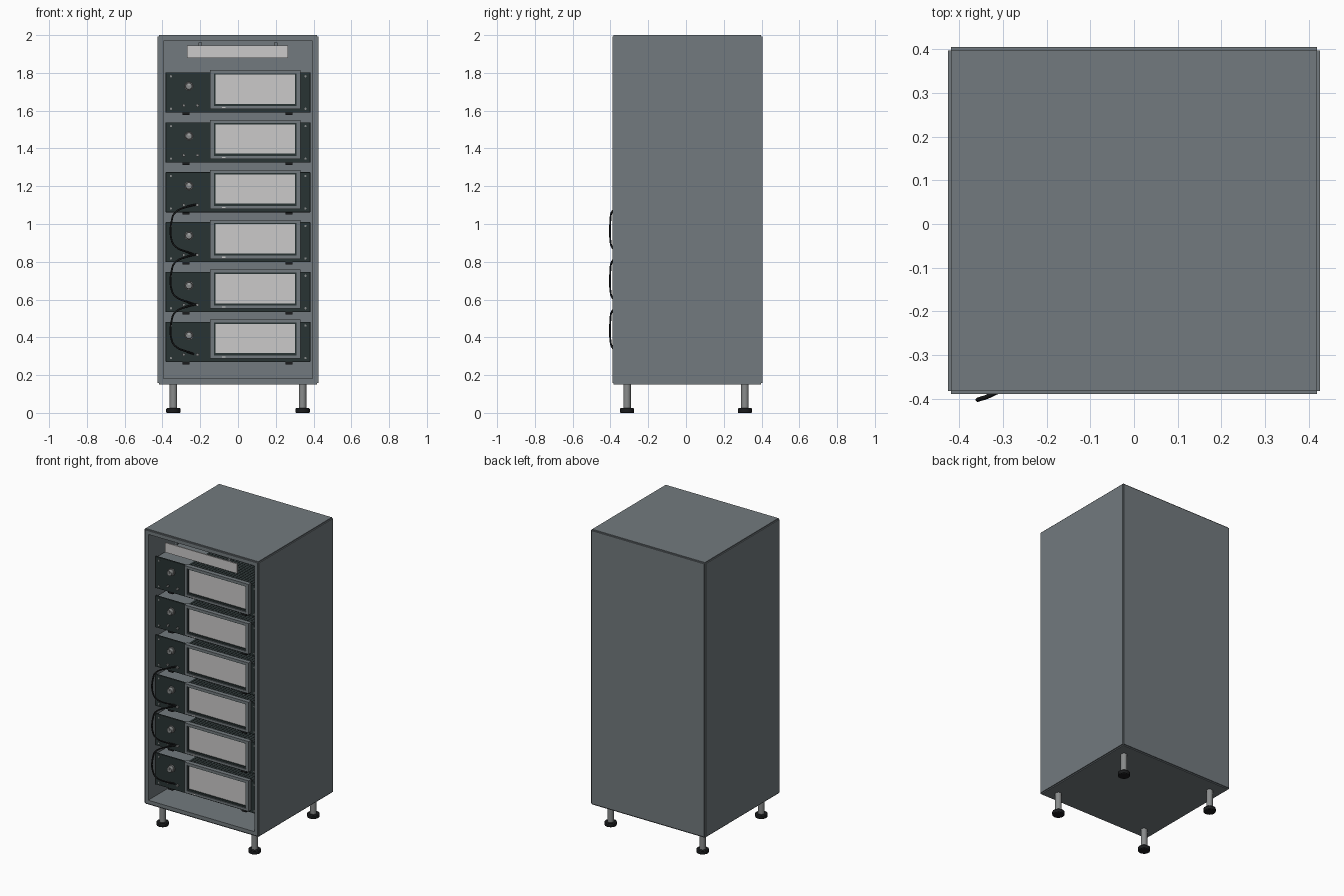
import bpy, bmesh, math
from mathutils import Vector, Matrix

if "Cube" in bpy.data.objects:
    bpy.data.objects.remove(bpy.data.objects["Cube"])


def material(name, rgb):
    m = bpy.data.materials.new(name)
    m.diffuse_color = (*rgb, 1)
    m.use_nodes = True
    m.node_tree.nodes["Principled BSDF"].inputs["Base Color"].default_value = m.diffuse_color
    return m


GREY = material("cabinet grey", (0.17, 0.195, 0.21))
PANEL = material("dark panel", (0.022, 0.033, 0.033))
BLACK = material("black", (0.010, 0.011, 0.012))
SCREEN = material("pale screen", (0.60, 0.59, 0.59))
METAL = material("metal", (0.25, 0.26, 0.26))


def finish(name, bm, mat, bevel=0.0, smooth=False):
    bmesh.ops.recalc_face_normals(bm, faces=bm.faces)
    me = bpy.data.meshes.new(name)
    bm.to_mesh(me)
    bm.free()
    me.materials.append(mat)
    ob = bpy.data.objects.new(name, me)
    bpy.context.collection.objects.link(ob)
    if bevel:
        mod = ob.modifiers.new("bevel", 'BEVEL')
        mod.width = bevel
        mod.segments = 2
    if smooth:
        bpy.ops.object.select_all(action='DESELECT')
        ob.select_set(True)
        bpy.context.view_layer.objects.active = ob
        bpy.ops.object.shade_smooth_by_angle(angle=math.radians(35))
    return ob


def add_box(bm, x0, x1, y0, y1, z0, z1):
    mat = Matrix.Translation(((x0 + x1) / 2, (y0 + y1) / 2, (z0 + z1) / 2))
    mat = mat @ Matrix.Diagonal((x1 - x0, y1 - y0, z1 - z0, 1))
    bmesh.ops.create_cube(bm, size=1, matrix=mat)


def boxes(name, mat, *dims, bevel=0.0):
    bm = bmesh.new()
    for d in dims:
        add_box(bm, *d)
    return finish(name, bm, mat, bevel)


def add_cyl(bm, center, r, depth, r2=None, axis='Z', seg=20):
    mat = Matrix.Translation(center)
    if axis == 'Y':   # narrow end (r2) faces the front
        mat = mat @ Matrix.Rotation(math.radians(90), 4, 'X')
    bmesh.ops.create_cone(bm, cap_ends=True, segments=seg, radius1=r,
                          radius2=r if r2 is None else r2, depth=depth, matrix=mat)


def frame(name, mat, outer, inner, y0, y1):
    """Rectangular ring; outer and inner are (x0, x1, z0, z1)."""
    bm = bmesh.new()
    rings = []
    for (x0, x1, z0, z1), y in ((outer, y1), (outer, y0), (inner, y0), (inner, y1)):
        rings.append([bm.verts.new((x, y, z)) for x, z in
                      ((x0, z0), (x1, z0), (x1, z1), (x0, z1))])
    for k in range(4):
        a, b = rings[k], rings[(k + 1) % 4]
        for i in range(4):
            j = (i + 1) % 4
            bm.faces.new((a[i], a[j], b[j], b[i]))
    return finish(name, bm, mat)


# Cabinet shell: closed box with the front face inset and pushed in
bm = bmesh.new()
add_box(bm, -0.426, 0.426, -0.39, 0.405, 0.15, 2.0)
outer_edges = bm.edges[:]
bmesh.ops.bevel(bm, geom=outer_edges, offset=0.007, segments=2, affect='EDGES')
bm.faces.ensure_lookup_table()
front = max(bm.faces, key=lambda f: (f.normal.y < -0.99) * f.calc_area())
bmesh.ops.inset_region(bm, faces=[front], thickness=0.035)
back = bmesh.ops.extrude_face_region(bm, geom=[front])
verts = [v for v in back["geom"] if isinstance(v, bmesh.types.BMVert)]
bmesh.ops.translate(bm, verts=verts, vec=(0, 0.76, 0))
if front.is_valid:
    bmesh.ops.delete(bm, geom=[front], context='FACES')
finish("cabinet", bm, GREY)

# Header label on two small hangers
boxes("header_label", SCREEN, (-0.27, 0.265, -0.387, -0.379, 1.88, 1.945))
boxes("label_hangers", GREY, *[(x - 0.01, x + 0.01, -0.379, -0.373, 1.90, 1.962)
                               for x in (-0.2, 0.2)])

# Levelling legs
bm_post, bm_foot = bmesh.new(), bmesh.new()
for sx in (-1, 1):
    for sy in (-1, 1):
        x, y = 0.342 * sx, 0.312 * sy
        add_cyl(bm_post, (x, y, 0.09), 0.02, 0.14)
        add_cyl(bm_foot, (x, y, 0.0125), 0.038, 0.025)
finish("leg_posts", bm_post, METAL, smooth=True)
finish("leg_feet", bm_foot, BLACK, bevel=0.004, smooth=True)

# Six rack units
for n in range(6):
    z = 0.27 + 0.264 * n
    top = z + 0.212
    tag = f"unit_{n + 1}_"
    boxes(tag + "case", GREY, (-0.375, 0.375, -0.322, 0.25, z + 0.002, top - 0.004))
    boxes(tag + "face_panel", PANEL, (-0.383, 0.383, -0.332, -0.320, z, top), bevel=0.002)
    # Vent slots on the case top
    boxes(tag + "vents", PANEL, *[(-0.15 + 0.022 * i, -0.135 + 0.022 * i, -0.318, -0.04,
                                   top - 0.006, top - 0.001) for i in range(24)])
    # Small pads under the case
    boxes(tag + "pads", BLACK, *[(x - 0.018, x + 0.018, -0.325, -0.28, z - 0.013, z + 0.003)
                                 for x in (-0.275, 0.27)])
    # Display: grey surround, dark inner border, pale screen
    frame(tag + "bezel", GREY, (-0.147, 0.33, z + 0.018, z + 0.224),
          (-0.127, 0.31, z + 0.034, z + 0.208), -0.36, -0.33)
    frame(tag + "screen_border", PANEL, (-0.127, 0.31, z + 0.034, z + 0.208),
          (-0.12, 0.303, z + 0.046, z + 0.201), -0.354, -0.33)
    boxes(tag + "screen", SCREEN, (-0.121, 0.304, -0.348, -0.331, z + 0.045, z + 0.202))
    boxes(tag + "indicator", SCREEN, (-0.084, -0.066, -0.363, -0.359, z + 0.023, z + 0.029))
    # Knob with pointer
    bm = bmesh.new()
    add_cyl(bm, (-0.26, -0.335, z + 0.14), 0.024, 0.01, axis='Y', seg=24)
    add_cyl(bm, (-0.26, -0.348, z + 0.14), 0.02, 0.026, 0.017, 'Y', 24)
    finish(tag + "knob", bm, METAL, smooth=True)
    boxes(tag + "knob_pointer", SCREEN, (-0.262, -0.258, -0.363, -0.36, z + 0.142, z + 0.155))
    # Sockets and corner screws
    bm = bmesh.new()
    for x in (-0.287, -0.215):
        add_cyl(bm, (x, -0.335, z + 0.038), 0.008, 0.012, axis='Y', seg=12)
    for x in (-0.355, 0.357):
        for dz in (0.02, 0.192):
            add_cyl(bm, (x, -0.333, z + dz), 0.006, 0.006, axis='Y', seg=10)
    finish(tag + "fittings", bm, METAL, smooth=True)

# Cables looping between the lower four units
for n in range(3):
    zt, zb = 0.575 + 0.264 * n, 0.312 + 0.264 * n
    path = [(-0.222, -0.33, zt), (-0.27, -0.36, zt - 0.012), (-0.335, -0.395, zt - 0.045),
            (-0.35, -0.4, zt - 0.08), (-0.35, -0.4, zb + 0.07), (-0.33, -0.393, zb + 0.04),
            (-0.27, -0.36, zb + 0.012), (-0.235, -0.33, zb)]
    cu = bpy.data.curves.new(f"cable_{n + 1}", 'CURVE')
    cu.dimensions = '3D'
    cu.bevel_depth = 0.005
    cu.bevel_resolution = 2
    cu.use_fill_caps = True
    cu.resolution_u = 6
    sp = cu.splines.new('BEZIER')
    sp.bezier_points.add(len(path) - 1)
    for p, co in zip(sp.bezier_points, path):
        p.co = Vector(co)
        p.handle_left_type = p.handle_right_type = 'AUTO'
    cu.materials.append(BLACK)
    bpy.context.collection.objects.link(bpy.data.objects.new(f"cable_{n + 1}", cu))
